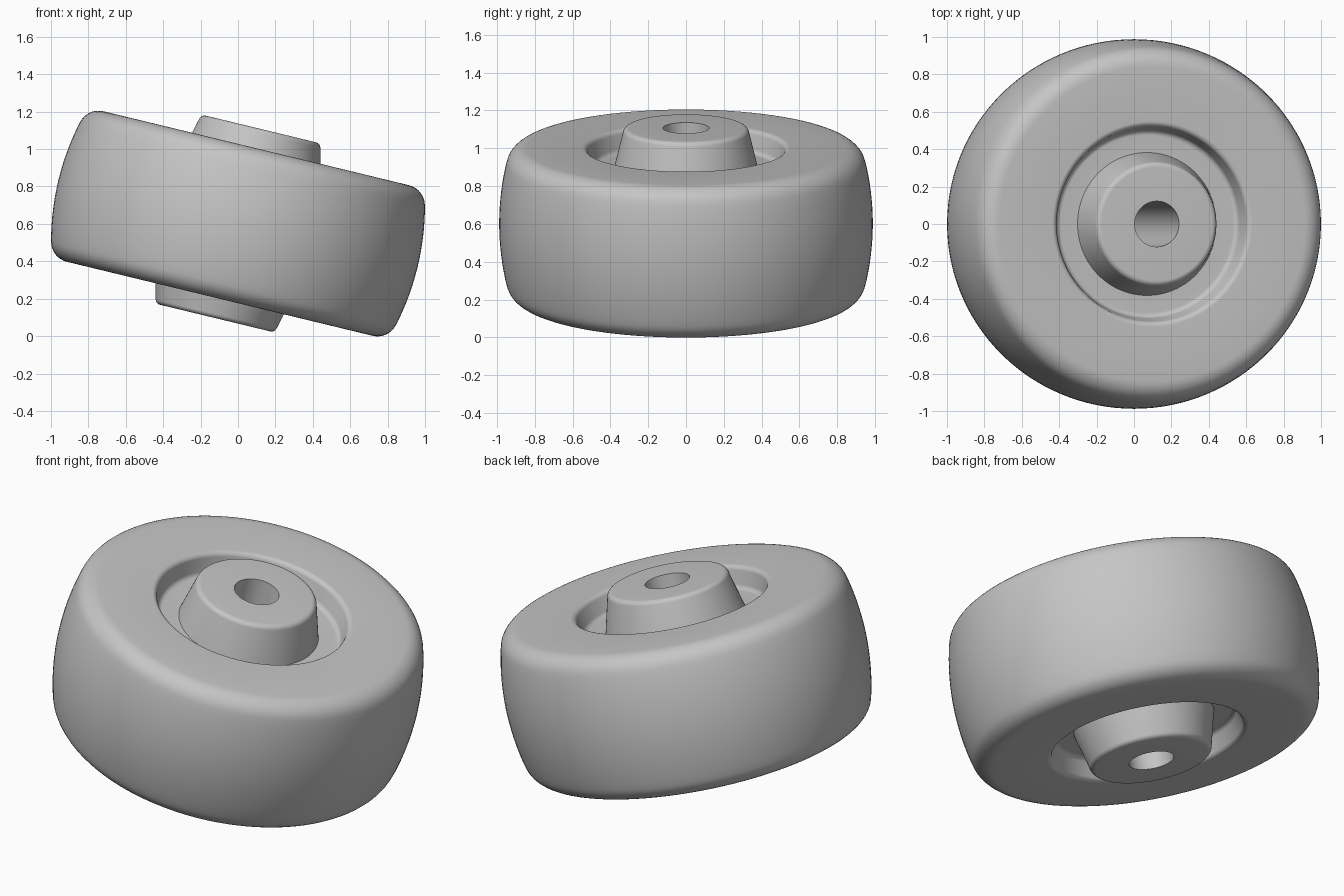
import bpy, bmesh, math
from mathutils import Matrix, Vector

cube = bpy.data.objects.get("Cube")
if cube:
    bpy.data.objects.remove(cube, do_unlink=True)

SEGMENTS = 128
TILT = math.radians(13.6)      # the wheel leans towards +x
CENTRE = Vector((0, 0, 0.602))
FACE = 0.414                   # half width of the wheel
SEAM = 0.74                    # radius where tyre meets core

grey = bpy.data.materials.new("grey")
grey.use_nodes = True
colour = (0.56, 0.56, 0.56, 1)
grey.diffuse_color = colour
grey.node_tree.nodes["Principled BSDF"].inputs["Base Color"].default_value = colour


def rounded(corners, steps=8):
    """Turn (radius, height, fillet) corners into a profile with rounded corners."""
    points = []
    for i, (r, h, fillet) in enumerate(corners):
        p = Vector((r, h))
        if not fillet:
            points.append(p)
            continue
        a = (Vector(corners[i - 1][:2]) - p).normalized()
        b = (Vector(corners[i + 1][:2]) - p).normalized()
        half = a.angle(b) / 2
        centre = p + (a + b).normalized() * fillet / math.sin(half)
        reach = fillet / math.tan(half)
        start, end = p + a * reach - centre, p + b * reach - centre
        sweep = start.angle_signed(end)
        for k in range(steps + 1):
            t = -sweep * k / steps
            c, s = math.cos(t), math.sin(t)
            points.append(centre + Vector((start.x * c - start.y * s,
                                           start.x * s + start.y * c)))
    return points


def lathe(name, upper):
    """Mirror the upper half profile, then spin the closed loop round the axle."""
    loop = upper + [Vector((p.x, -p.y)) for p in reversed(upper) if p.y > 1e-5]
    bm = bmesh.new()
    rings = []
    for i in range(SEGMENTS):
        a = math.tau * i / SEGMENTS
        rings.append([bm.verts.new((p.x * math.cos(a), p.x * math.sin(a), p.y))
                      for p in loop])
    n = len(loop)
    for i in range(SEGMENTS):
        r0, r1 = rings[i], rings[(i + 1) % SEGMENTS]
        for j in range(n):
            k = (j + 1) % n
            bm.faces.new((r0[j], r0[k], r1[k], r1[j]))
    bmesh.ops.recalc_face_normals(bm, faces=bm.faces)
    mesh = bpy.data.meshes.new(name)
    bm.to_mesh(mesh)
    bm.free()
    mesh.materials.append(grey)
    obj = bpy.data.objects.new(name, mesh)
    bpy.context.collection.objects.link(obj)
    obj.matrix_world = Matrix.Translation(CENTRE) @ Matrix.Rotation(TILT, 4, 'Y')
    bpy.ops.object.select_all(action='DESELECT')
    obj.select_set(True)
    bpy.context.view_layer.objects.active = obj
    bpy.ops.object.shade_smooth_by_angle(angle=math.radians(30))
    return obj


def crown(h):
    """Radius of the gently domed tread at a given height."""
    return 0.988 - 0.36 * h * h


# Tyre: flat sidewalls, rounded shoulders, domed tread
tread = [(crown(0.05 * k), 0.05 * k, 0) for k in range(6, -1, -1)]
lathe("tyre", rounded([(SEAM, FACE, 0), (crown(FACE), FACE, 0.11)] + tread))

# Wheel core: bored hub, recessed ring and flat web on both sides
lathe("wheel_core", rounded([
    (0.122, 0.52, 0),
    (0.327, 0.52, 0.03),
    (0.382, 0.295, 0),
    (0.498, 0.295, 0.03),
    (0.526, FACE, 0.03),
    (SEAM, FACE, 0),
]))
